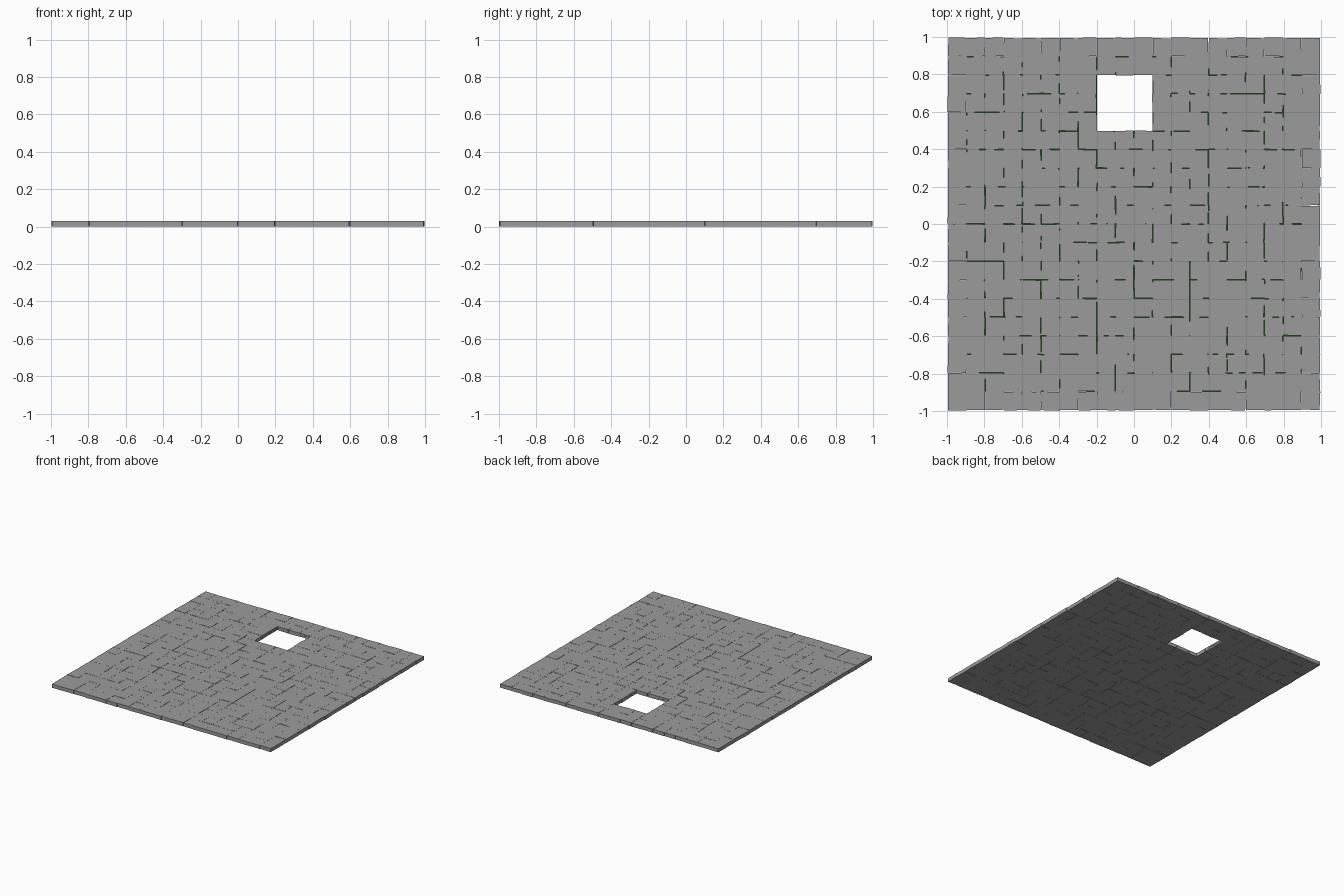
import bpy, bmesh, random
from mathutils import Matrix, Vector

if "Cube" in bpy.data.objects:
    bpy.data.objects.remove(bpy.data.objects["Cube"])

random.seed(7)
N, PITCH, TOP = 20, 0.0995, 0.03


def in_opening(i, j):
    # 3 x 3 missing tiles
    return 8 <= i <= 10 and 15 <= j <= 17


def finish(name, bm, color):
    me = bpy.data.meshes.new(name)
    bm.to_mesh(me)
    bm.free()
    ob = bpy.data.objects.new(name, me)
    bpy.context.collection.objects.link(ob)
    mat = bpy.data.materials.new(name + "_colour")
    mat.diffuse_color = color
    mat.use_nodes = True
    mat.node_tree.nodes["Principled BSDF"].inputs["Base Color"].default_value = mat.diffuse_color
    me.materials.append(mat)
    return ob


# Paving tiles: slightly turned and shifted flat blocks
bm = bmesh.new()
r = random.uniform
for i in range(N):
    for j in range(N):
        if in_opening(i, j):
            continue
        h = TOP - r(0, 0.0008)
        b = r(0, 0.0008)
        x = (i - 9.5) * PITCH + r(-0.002, 0.002)
        y = (j - 9.5) * PITCH + r(-0.002, 0.002)
        mat = (Matrix.Translation(Vector((x, y, (h + b) / 2)))
               @ Matrix.Rotation(r(-0.04, 0.04), 4, 'Z')
               @ Matrix.Diagonal((0.0995, 0.0995, h - b, 1)))
        bmesh.ops.create_cube(bm, size=1, matrix=mat)
for v in bm.verts:
    v.co.x = max(-1, min(1, v.co.x))
    v.co.y = max(-1, min(1, v.co.y))
finish("paving_tiles", bm, (0.33, 0.33, 0.33, 1))

# Moss sheet seen through the joints, with the same opening
bm = bmesh.new()
bmesh.ops.create_grid(bm, x_segments=18, y_segments=18, size=9 * PITCH)
gone = []
for f in bm.faces:
    c = f.calc_center_median()
    if in_opening(round(c.x / PITCH + 9.5), round(c.y / PITCH + 9.5)):
        gone.append(f)
bmesh.ops.delete(bm, geom=gone, context='FACES')
bmesh.ops.translate(bm, verts=bm.verts, vec=(0, 0, 0.015))
finish("moss_sheet", bm, (0.008, 0.08, 0.005, 1))
